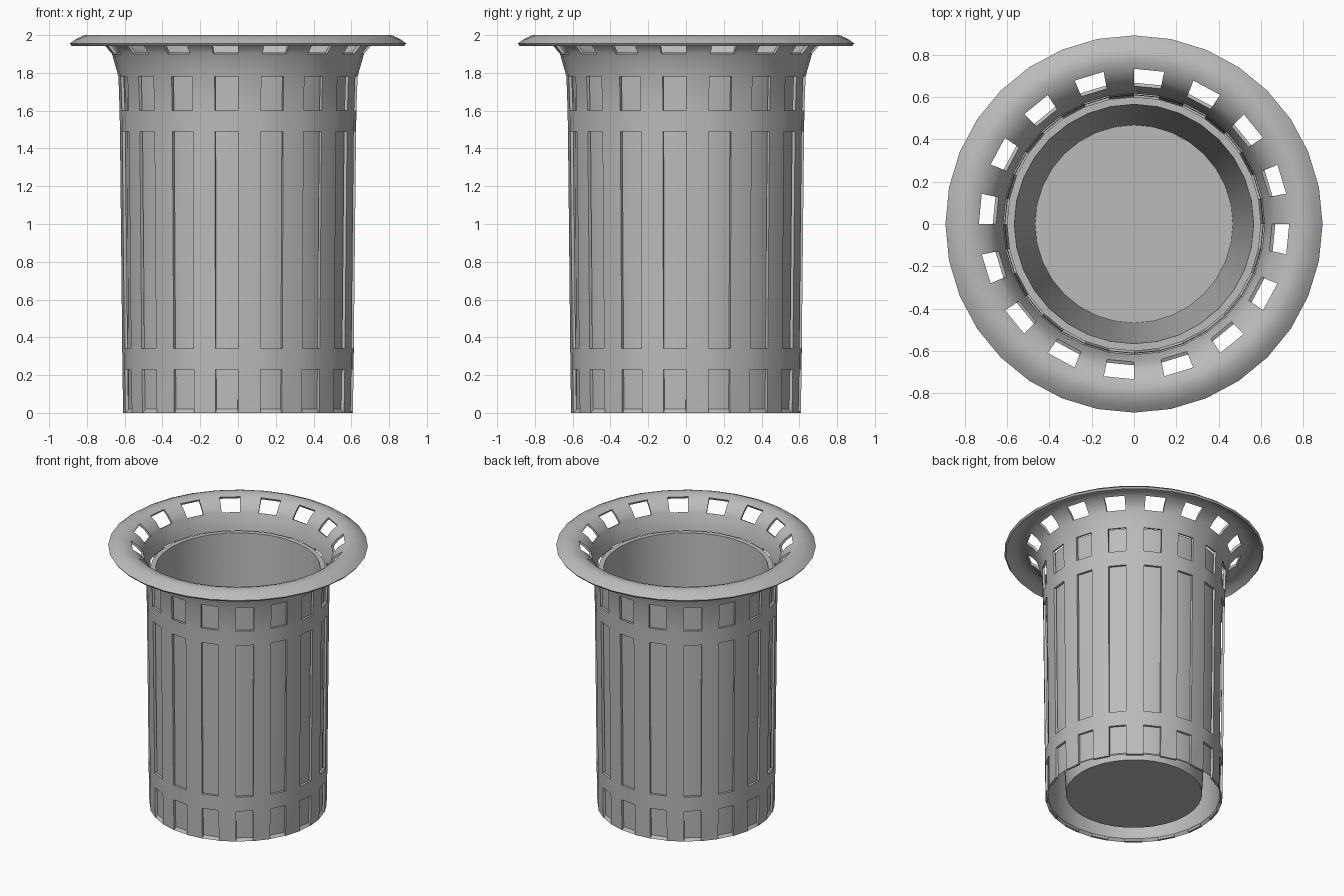
import bpy, bmesh, math

if "Cube" in bpy.data.objects:
    bpy.data.objects.remove(bpy.data.objects["Cube"])

SIDES = 32
grey = bpy.data.materials.new("grey_metal")
grey.diffuse_color = (0.5, 0.5, 0.5, 1)
grey.use_nodes = True
grey.node_tree.nodes["Principled BSDF"].inputs["Base Color"].default_value = grey.diffuse_color


def lathe(name, profile, slot_rows=(), thickness=0, floor=False):
    """Revolve (radius, z) points; open every second face in the slot rows."""
    bm = bmesh.new()
    rings = []
    for r, z in profile:
        rings.append([bm.verts.new((r * math.cos(2 * math.pi * i / SIDES),
                                    r * math.sin(2 * math.pi * i / SIDES), z))
                      for i in range(SIDES)])
    for row in range(len(rings) - 1):
        a, b = rings[row], rings[row + 1]
        for i in range(SIDES):
            if row in slot_rows and i % 2 == 1:
                continue
            j = (i + 1) % SIDES
            bm.faces.new((a[i], a[j], b[j], b[i]))
    if floor:
        bm.faces.new(rings[-1])
    mesh = bpy.data.meshes.new(name)
    bm.to_mesh(mesh)
    bm.free()
    obj = bpy.data.objects.new(name, mesh)
    bpy.context.collection.objects.link(obj)
    mesh.materials.append(grey)
    bpy.ops.object.select_all(action='DESELECT')
    bpy.context.view_layer.objects.active = obj
    obj.select_set(True)
    if thickness:
        mod = obj.modifiers.new("thickness", 'SOLIDIFY')
        mod.thickness = thickness
        mod.offset = -1
        bpy.ops.object.modifier_apply(modifier=mod.name)
    bpy.ops.object.shade_smooth_by_angle(angle=math.radians(35))
    return obj


# Slatted outer shell, flaring into the rolled rim
lathe("slatted_shell",
      [(0.608, 0.0), (0.612, 0.23), (0.613, 0.34), (0.625, 1.49), (0.627, 1.60),
       (0.633, 1.78), (0.667, 1.90), (0.70, 1.94), (0.74, 1.97),
       (0.775, 1.983), (0.81, 1.983), (0.85, 1.965), (0.88, 1.942)],
      slot_rows=(0, 2, 4, 6, 7), thickness=0.017)

# Liner: outer skirt, flat lip, tapered inner bucket with its floor
lathe("inner_liner",
      [(0.606, 0.0), (0.59, 0.02), (0.60, 1.785), (0.60, 1.79),
       (0.565, 1.79), (0.467, 0.036)],
      floor=True)
